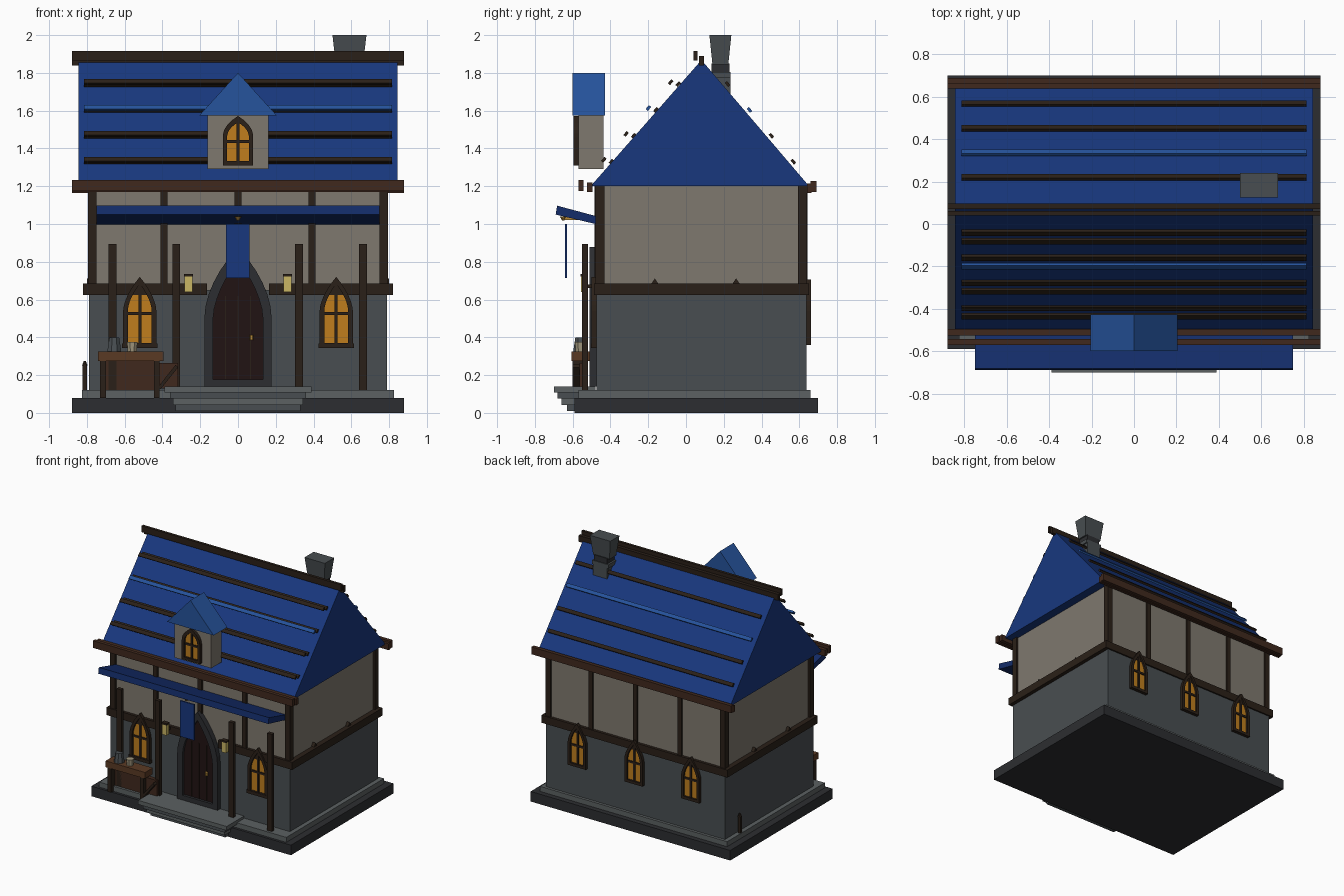
import bpy, bmesh, math

if "Cube" in bpy.data.objects:
    bpy.data.objects.remove(bpy.data.objects["Cube"])

def material(name, r, g, b):
    m = bpy.data.materials.new(name)
    m.diffuse_color = (*[(c / 255) ** 2.2 for c in (r, g, b)], 1)
    m.use_nodes = True
    m.node_tree.nodes["Principled BSDF"].inputs["Base Color"].default_value = m.diffuse_color
    return m

ROOF = material("roof_blue", 30, 58, 125)
LIGHT_ROOF = material("light_blue", 42, 84, 155)
BANNER = material("banner_blue", 26, 48, 105)
PLASTER = material("plaster", 126, 120, 110)
STONE = material("stone", 74, 79, 82)
PALE = material("pale_stone", 92, 97, 98)
DARK = material("dark_stone", 48, 49, 52)
WOOD = material("dark_wood", 46, 37, 30)
EAVE = material("eave_wood", 66, 45, 35)
TABLE = material("table_wood", 90, 60, 40)
DOOR = material("door_wood", 38, 26, 26)
GLASS = material("lit_glass", 190, 125, 35)
BRASS = material("brass", 180, 135, 60)
GLOW = material("lantern_glow", 200, 180, 100)
CREAM = material("cream", 160, 150, 125)


def mesh(name, verts, faces, mat):
    bm = bmesh.new()
    vs = [bm.verts.new(v) for v in verts]
    for f in faces:
        bm.faces.new([vs[i] for i in f])
    bmesh.ops.recalc_face_normals(bm, faces=bm.faces)
    me = bpy.data.meshes.new(name)
    bm.to_mesh(me)
    bm.free()
    me.materials.append(mat)
    ob = bpy.data.objects.new(name, me)
    bpy.context.collection.objects.link(ob)
    return ob


def prism(name, pts, a, b, mat, axis="y"):
    """Extrude an outline (xz when axis is y, yz when axis is x)."""
    put = (lambda p, d: (p[0], d, p[1])) if axis == "y" else (lambda p, d: (d, p[0], p[1]))
    n = len(pts)
    faces = [list(range(n)), list(range(n, 2 * n))]
    faces += [(i, (i + 1) % n, (i + 1) % n + n, i + n) for i in range(n)]
    return mesh(name, [put(p, d) for d in (a, b) for p in pts], faces, mat)


def box(name, x0, x1, y0, y1, z0, z1, mat):
    return prism(name, [(x0, z0), (x1, z0), (x1, z1), (x0, z1)], y0, y1, mat)


def ring(name, outer, inner, a, b, mat):
    n = len(outer)
    verts = [(x, y, z) for y in (a, b) for loop in (outer, inner) for x, z in loop]
    faces = []
    for i in range(n):
        j = (i + 1) % n
        for p, q in ((0, n), (2 * n, 3 * n), (0, 2 * n), (n, 3 * n)):
            faces.append((i + p, j + p, j + q, i + q))
    return mesh(name, verts, faces, mat)


def arch(x, w, z0, zs, zt, power=1.7, n=6):
    left = [(-w, z0)] + [(-w * (1 - (i / n) ** power), zs + (zt - zs) * i / n) for i in range(n)]
    pts = left + [(0, zt)] + [(-px, pz) for px, pz in reversed(left)]
    return [(px + x, pz) for px, pz in pts]


def cone(name, x, y, z0, z1, r0, r1, mat, sides=8):
    verts = [(x + r * math.cos(math.tau * (i + .5) / sides), y + r * math.sin(math.tau * (i + .5) / sides), z)
             for r, z in ((r0, z0), (r1, z1)) for i in range(sides)]
    faces = [list(range(sides)), list(range(sides, 2 * sides))]
    faces += [(i, (i + 1) % sides, (i + 1) % sides + sides, i + sides) for i in range(sides)]
    return mesh(name, verts, faces, mat)


def window(name, x, wall, out, w, z0, zs, zt, power=1.7):
    t = w * .28
    inner = arch(x, w - t, z0 + t, zs, zt - t * 1.5, power)
    ring(name + "_frame", arch(x, w, z0, zs, zt, power), inner, wall, wall + out * .025, WOOD)
    prism(name + "_glass", inner, wall, wall + out * .01, GLASS)
    box(name + "_mullion", x - .008, x + .008, wall, wall + out * .018, z0 + t, zt - t * 1.5, WOOD)
    zm = z0 + (zt - z0) * .48
    box(name + "_transom", x - w + t, x + w - t, wall, wall + out * .018, zm - .008, zm + .008, WOOD)


# Foundation and flaring steps
box("foundation", -.88, .88, -.59, .70, 0, .08, DARK)
box("plinth", -.825, .825, -.57, .66, .08, .12, PALE)
for i, (w, y) in enumerate(((.33, -.63), (.345, -.66), (.36, -.68), (.39, -.70))):
    box("step", -w, w, y, -.48, .01 + i * .0325, .0425 + i * .0325, PALE if i % 2 else STONE)

# Walls
box("stone_wall", -.79, .79, -.475, .638, .12, .65, STONE)
box("plaster_wall", -.775, .775, -.465, .628, .65, 1.2, PLASTER)

# Timber frame
for s in (-1, 1):
    box("side_band", s * .78, s * .82, -.475, .638, .625, .685, WOOD)
    a, b = sorted((s * .165, s * .82))
    box("front_band", a, b, -.488, -.46, .625, .685, WOOD)
    for y in (-.455, .617):
        box("corner_post", min(s * .748, s * .793), max(s * .748, s * .793), y - .023, y + .023, .685, 1.2, WOOD)
    for y in (-.165, .265):
        prism("band_spike", [(y - .018, .685), (y + .018, .685), (y, .712)], s * .775, s * .80, WOOD, "x")
box("back_band", -.82, .82, .62, .65, .625, .685, WOOD)
for x in (-.392, 0, .392):
    box("front_stud", x - .018, x + .018, -.485, -.46, .685, 1.2, WOOD)
    box("back_stud", x - .018, x + .018, .62, .642, .685, 1.2, WOOD)

# Main roof, eave boards and ridge
prism("roof", [(-.505, 1.2), (.652, 1.2), (.082, 1.868)], -.845, .845, ROOF, "x")
for y0, y1, z0, z1 in ((-.57, -.542, 1.175, 1.232), (-.525, -.495, 1.17, 1.22),
                       (.64, .664, 1.165, 1.215), (.66, .69, 1.17, 1.228)):
    box("eave_board", -.88, .88, y0, y1, z0, z1, EAVE)
box("ridge_front", -.88, .88, .04, .062, 1.865, 1.915, WOOD)
box("ridge_cap", -.88, .88, .07, .096, 1.84, 1.89, WOOD)


def batten(y, z, slope, mat):
    dy, dz = .009, .009 * slope
    ny, nz = -slope * .005, .005
    pts = [(y - dy - ny, z - dz - nz), (y + dy - ny, z + dz - nz), (y + dy + ny, z + dz + nz), (y - dy + ny, z - dz + nz)]
    prism("roof_batten", pts, -.815, .815, mat, "x")


for i in range(4):
    z = 1.335 + i * .137
    mat = LIGHT_ROOF if i == 2 else WOOD
    batten(-.435 + i * .118, z + .005, 1.15, mat)
    batten(-.395 + i * .118, z - .005, 1.15, WOOD)
    batten(.568 - i * .116, z - .005, -1.15, mat)

# Dormer
box("dormer_wall", -.162, .162, -.57, -.438, 1.29, 1.58, PLASTER)
prism("dormer_roof", [(-.205, 1.575), (.205, 1.575), (0, 1.8)], -.60, -.428, LIGHT_ROOF)
window("dormer_window", 0, -.57, -1, .08, 1.31, 1.46, 1.572, 2.2)

# Chimney
box("chimney_shaft", .53, .655, .13, .235, 1.62, 1.80, STONE)
box("chimney_collar", .535, .65, .135, .23, 1.80, 1.85, DARK)
box("chimney_band", .52, .665, .125, .235, 1.775, 1.805, STONE)
mesh("chimney_top", [(.59 + sx * w, .182 + sy * d, z) for w, d, z in ((.072, .042, 1.845), (.09, .058, 2.0))
                     for sx, sy in ((-1, -1), (1, -1), (1, 1), (-1, 1))],
     [(0, 1, 2, 3), (4, 5, 6, 7)] + [(i, (i + 1) % 4, (i + 1) % 4 + 4, i + 4) for i in range(4)], STONE)

# Awning, porch posts and banner
prism("awning", [(-.69, 1.05), (-.47, .998), (-.47, 1.04), (-.682, 1.097)], -.75, .75, BANNER, "x")
for x in (-.665, -.327, .323, .662):
    box("porch_post", x - .021, x + .021, -.55, -.52, .12, .895, WOOD)
box("banner_rod", -.008, .008, -.655, -.565, 1.022, 1.036, BRASS)
cone("banner_finial", 0, -.65, 1.018, 1.04, .006, .02, BRASS)
box("banner", -.063, .06, -.641, -.63, .715, 1.0, ROOF)

# Door
inner = arch(0, .132, .178, .50, .81, 1.7)
ring("door_surround", arch(0, .178, .14, .50, .878, 1.9), inner, -.512, -.47, DARK)
prism("door", inner, -.492, -.47, DOOR)
for x in (-.066, 0, .066):
    box("door_seam", x - .003, x + .003, -.495, -.48, .18, .62, WOOD)
cone("door_knob", .072, -.5, .385, .412, .012, .012, BRASS)

# Windows
for x in (-.52, .52):
    window("front_window", x, -.475, -1, .088, .345, .54, .72)
    box("window_sill", x - .093, x + .093, -.503, -.47, .343, .368, WOOD)
for x in (-.50, 0, .50):
    window("back_window", x, .638, 1, .08, .36, .54, .705)

# Wall lanterns
for x in (-.262, .262):
    box("lantern", x - .02, x + .02, -.555, -.525, .64, .725, GLOW)
    box("lantern_cap", x - .024, x + .024, -.558, -.522, .722, .736, WOOD)
    box("lantern_bracket", x - .008, x + .008, -.53, -.475, .66, .68, WOOD)

# Table, crate and mugs
box("table_top", -.742, -.395, -.607, -.51, .275, .325, TABLE)
for x in (-.715, -.43):
    box("table_leg", x - .015, x + .015, -.6, -.53, .08, .275, WOOD)
box("table_panel", -.72, -.43, -.55, -.53, .10, .275, EAVE)
box("crate", -.425, -.318, -.565, -.53, .13, .265, EAVE)
prism("crate_brace", [(-.425, .135), (-.41, .125), (-.318, .24), (-.33, .255)], -.6, -.56, WOOD)
cone("tankard", -.655, -.56, .325, .40, .04, .028, STONE)
cone("cup", -.56, -.56, .325, .375, .026, .03, CREAM)

# Stake on the left wall
box("wall_stake", -.822, -.80, .47, .49, .12, .25, WOOD)
cone("stake_tip", -.811, .48, .25, .275, .016, .006, WOOD)
